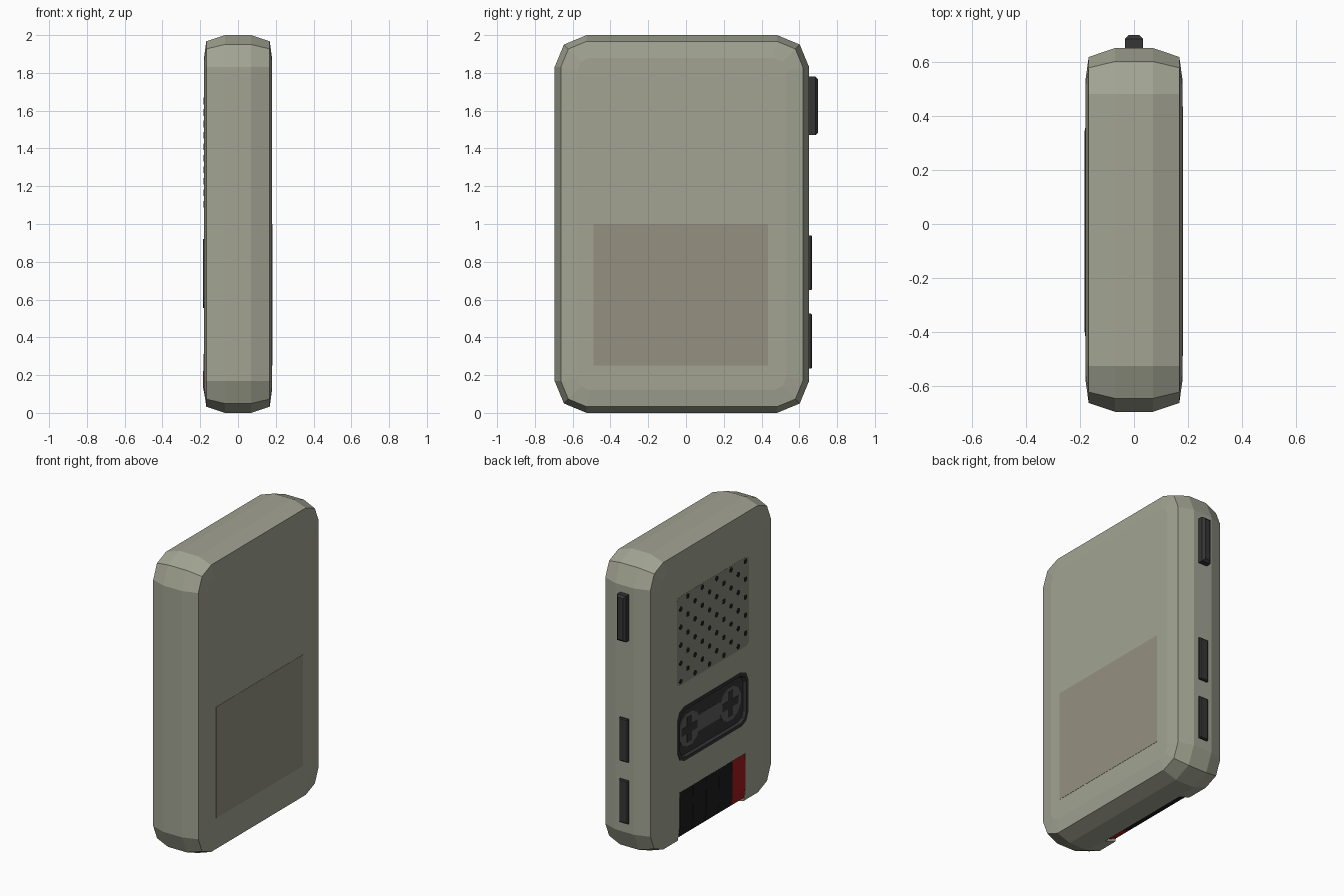
import bpy, bmesh, math

if "Cube" in bpy.data.objects:
    bpy.data.objects.remove(bpy.data.objects["Cube"])

CY = -0.022   # centre line of the case in y


def material(name, r, g, b):
    m = bpy.data.materials.new(name)
    m.diffuse_color = (r, g, b, 1)
    m.use_nodes = True
    m.node_tree.nodes["Principled BSDF"].inputs["Base Color"].default_value = m.diffuse_color
    return m


SHELL = material("shell", 0.36, 0.37, 0.29)
DOOR = material("door", 0.30, 0.285, 0.22)
GRILLE = material("grille", 0.24, 0.245, 0.195)
DARK = material("dark_plastic", 0.035, 0.035, 0.037)
BLACK = material("black_plastic", 0.012, 0.012, 0.012)
GREY = material("grey_plastic", 0.11, 0.11, 0.115)
RED = material("red_plastic", 0.35, 0.01, 0.01)


def add_loft(bm, rings, closed=False):
    """Bridge equal rings; cap the ends, or join last to first."""
    loops = [[bm.verts.new(p) for p in ring] for ring in rings]
    pairs = list(zip(loops, loops[1:]))
    if closed:
        pairs.append((loops[-1], loops[0]))
    for a, b in pairs:
        for i in range(len(a)):
            j = (i + 1) % len(a)
            bm.faces.new((a[i], a[j], b[j], b[i]))
    if not closed:
        bm.faces.new(loops[0])
        bm.faces.new(loops[-1])


def finish(bm, name, mat):
    bmesh.ops.recalc_face_normals(bm, faces=bm.faces)
    me = bpy.data.meshes.new(name)
    bm.to_mesh(me)
    bm.free()
    ob = bpy.data.objects.new(name, me)
    if mat:
        me.materials.append(mat)
    bpy.context.collection.objects.link(ob)
    return ob


def loft(name, rings, mat, closed=False):
    bm = bmesh.new()
    add_loft(bm, rings, closed)
    return finish(bm, name, mat)


def round_rect(x, cy, cz, hy, hz, r):
    """Rectangle in the yz plane with two-segment corners."""
    q = 0.293 * r
    corner = [(hy, hz - r), (hy - q, hz - q), (hy - r, hz)]
    pts = []
    for sy, sz in ((1, 1), (-1, 1), (-1, -1), (1, -1)):
        c = [(sy * a, sz * b) for a, b in corner]
        pts += c if sy * sz > 0 else c[::-1]
    return [(x, cy + a, cz + b) for a, b in pts]


def along_x(pts, x0, x1):
    return [[(x, y, z) for y, z in pts] for x in (x0, x1)]


def rect(y0, y1, z0, z1):
    return [(y0, z0), (y1, z0), (y1, z1), (y0, z1)]


# Case: rounded slab with stepped edges
half = [(0.07, 0.0), (0.168, 0.033), (0.18, 0.12)]
sections = [(-x, i) for x, i in reversed(half)] + half
case = loft("case", [round_rect(x, CY, 1.0, 0.674 - i, 1.0 - i, max(0.17 - i, 0.07))
                     for x, i in sections], SHELL)

# Recesses for the cassette window and the keys
WY, WZ, WHY, WHZ = -0.027, 0.738, 0.374, 0.182
cutters = [
    loft("window_cutter", [round_rect(x, WY, WZ, WHY - 0.01, WHZ - 0.01, 0.05)
                           for x in (-0.3, -0.16)], None),
    loft("key_cutter", along_x(rect(-0.377, 0.327, -0.2, 0.358), -0.3, -0.085), None),
]
for c in cutters:
    c.hide_render = True
    c.hide_viewport = True
    c.display_type = 'WIRE'
    mod = case.modifiers.new(c.name, 'BOOLEAN')
    mod.operation = 'DIFFERENCE'
    mod.solver = 'EXACT'
    mod.object = c

# Battery door on the back face
loft("battery_door", along_x(rect(-0.49, 0.435, 0.25, 1.0), 0.17, 0.1815), DOOR)

# Speaker grille with staggered holes
loft("speaker_grille", [round_rect(x, -0.03, 1.378, 0.385, 0.30, 0.03)
                        for x in (-0.17, -0.181)], GRILLE)
bm = bmesh.new()
for col in range(10):
    y = 0.314 - col * 0.0766
    for row in range(5):
        z = 1.105 + row * 0.1215 + (0.0607 if col % 2 else 0)
        hole = [(y + 0.018 * math.cos(math.tau * k / 8),
                 z + 0.018 * math.sin(math.tau * k / 8)) for k in range(8)]
        add_loft(bm, along_x(hole, -0.175, -0.182))
finish(bm, "speaker_holes", BLACK)

# Cassette window: frame ring and sunken panel
loft("window_frame",
     [round_rect(x, WY, WZ, WHY - i, WHZ - i, 0.07 - i * 0.5)
      for x, i in ((-0.165, 0.0), (-0.184, 0.0), (-0.184, 0.022), (-0.165, 0.034))],
     DARK, closed=True)
loft("window_panel", [round_rect(x, WY, WZ, WHY - 0.012, WHZ - 0.012, 0.05)
                      for x in (-0.155, -0.168)], DARK)

# Tape reels joined by a bridge, with cross-shaped hubs
RY, RZ = 0.218, 0.745
bm = bmesh.new()
for s in (1, -1):
    disc = [(WY + 0.018 + s * RY + 0.115 * math.cos(math.tau * (k + 0.5) / 12),
             RZ + 0.115 * math.sin(math.tau * (k + 0.5) / 12)) for k in range(12)]
    add_loft(bm, along_x(disc, -0.16, -0.172))
add_loft(bm, along_x(rect(-0.15, 0.13, RZ - 0.055, RZ + 0.055), -0.16, -0.1715))
finish(bm, "tape_reels", GREY)
bm = bmesh.new()
for s in (1, -1):
    y, a, b = WY + 0.018 + s * RY, 0.085, 0.026
    cross = [(a, b), (b, b), (b, a), (-b, a), (-b, b), (-a, b),
             (-a, -b), (-b, -b), (-b, -a), (b, -a), (b, -b), (a, -b)]
    add_loft(bm, along_x([(y + p, RZ + q) for p, q in cross], -0.165, -0.174))
finish(bm, "reel_hubs", DARK)

# Five piano keys along the bottom edge; the last one is red
key_profile = [(-0.08, 0.357), (-0.18, 0.357), (-0.184, 0.22), (-0.184, 0.13),
               (-0.17, 0.055), (-0.08, 0.012)]
for k in range(5):
    y1 = 0.325 - k * 0.14
    loft(f"key_{k + 1}", [[(x, y, z) for x, z in key_profile]
                          for y in (y1, y1 - 0.137)], RED if k == 4 else BLACK)


# Side buttons with chamfered tops
def side_button(name, z0, z1, top, ch):
    rings = []
    for y, i in ((0.635, 0), (top - ch, 0), (top, ch)):
        x = 0.033 - i
        rings.append([(-x, y, z0 + i), (x, y, z0 + i), (x, y, z1 - i), (-x, y, z1 - i)])
    loft(name, rings, DARK)


side_button("volume_slider", 1.47, 1.78, 0.70, 0.014)
side_button("upper_socket_button", 0.65, 0.94, 0.668, 0.006)
side_button("lower_socket_button", 0.235, 0.525, 0.668, 0.006)
